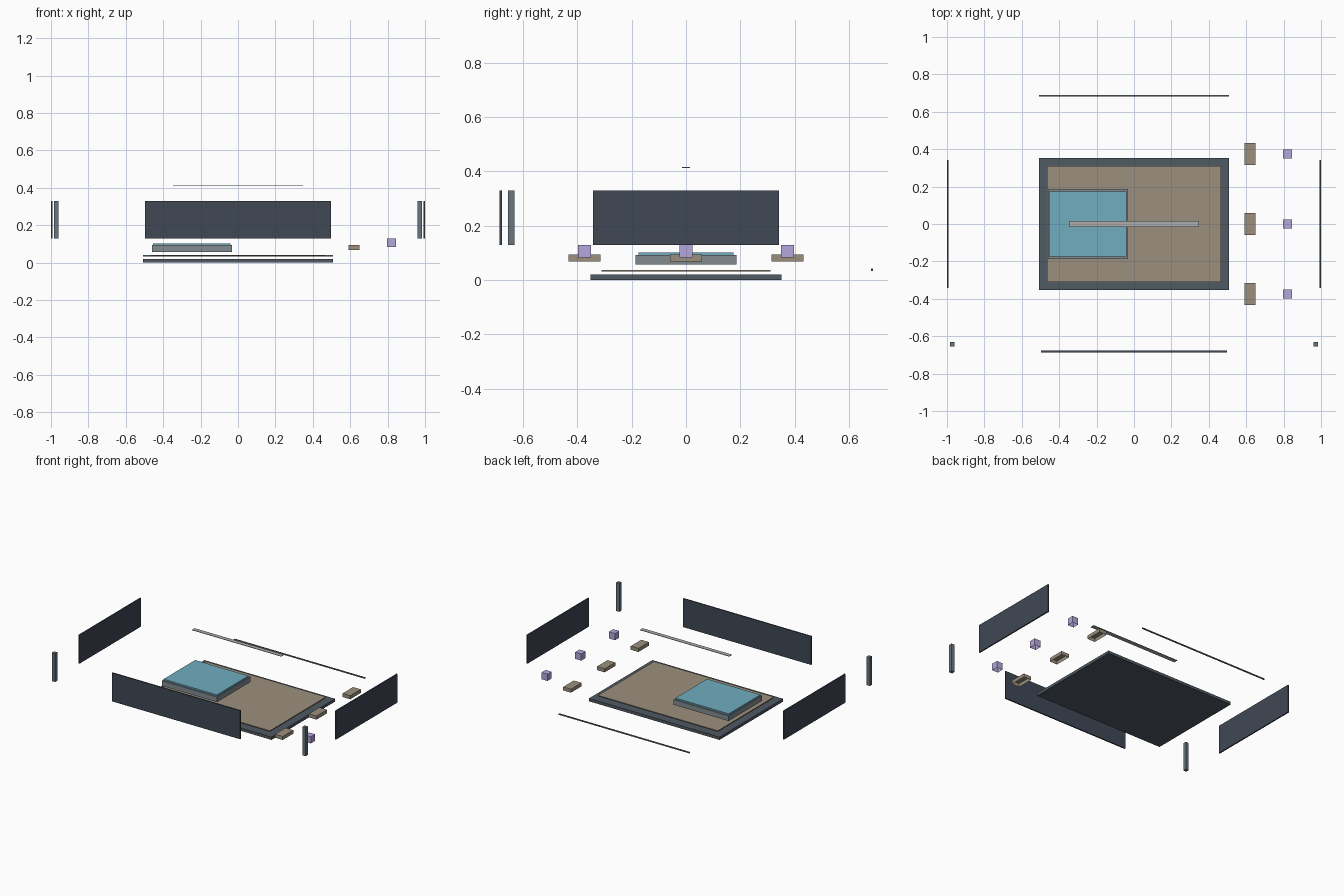
import bpy, bmesh
from mathutils import Vector

if "Cube" in bpy.data.objects:
    bpy.data.objects.remove(bpy.data.objects["Cube"])


def material(name, rgb):
    m = bpy.data.materials.new(name)
    m.diffuse_color = (*rgb, 1)
    m.use_nodes = True
    m.node_tree.nodes["Principled BSDF"].inputs["Base Color"].default_value = m.diffuse_color
    return m


DARK = material("dark_frame", (0.08, 0.10, 0.125))
PANEL = material("dark_panel", (0.05, 0.065, 0.09))
STEEL = material("post_steel", (0.14, 0.18, 0.21))
GREY = material("housing_grey", (0.22, 0.26, 0.28))
TAN = material("tan_board", (0.33, 0.28, 0.21))
CYAN = material("cyan_screen", (0.16, 0.42, 0.53))
LILAC = material("lilac_cap", (0.46, 0.39, 0.72))
LIGHT = material("light_strip", (0.42, 0.42, 0.42))


def box(name, center, size, mat, open_bottom=False):
    bm = bmesh.new()
    bmesh.ops.create_cube(bm, size=1)
    for v in bm.verts:
        v.co = Vector(a * b for a, b in zip(v.co, size))
    if open_bottom:
        down = [f for f in bm.faces if f.normal.z < -0.5]
        bmesh.ops.delete(bm, geom=down, context='FACES_ONLY')
    me = bpy.data.meshes.new(name)
    bm.to_mesh(me)
    bm.free()
    me.materials.append(mat)
    ob = bpy.data.objects.new(name, me)
    ob.location = center
    bpy.context.collection.objects.link(ob)
    return ob


# Base plate and the thin board floating above it
box("base_plate", (0, 0, 0.01), (1.014, 0.704, 0.02), DARK)
box("inner_board", (0, 0, 0.035), (0.93, 0.622, 0.005), TAN)

# Housing block with screen on top
box("screen_housing", (-0.247, 0, 0.075), (0.428, 0.372, 0.036), GREY)
box("screen", (-0.248, 0, 0.097), (0.414, 0.35, 0.01), CYAN)

# Exploded walls: front, sides, and a slim rail at the back
box("front_panel", (0, -0.682, 0.23), (0.993, 0.009, 0.2), PANEL)
box("back_rail", (0, 0.685, 0.038), (1.014, 0.007, 0.008), STEEL)
for side, sx in (("left", -1), ("right", 1)):
    box(side + "_panel", (sx * 0.9955, 0, 0.23), (0.009, 0.684, 0.2), PANEL)
    box(side + "_post", (sx * 0.972, -0.644, 0.23), (0.024, 0.024, 0.2), STEEL)

# Top strip
box("top_strip", (0, 0, 0.414), (0.693, 0.03, 0.003), LIGHT)

# Row of connector blocks and their caps, open underneath
for i, y in enumerate((-0.374, 0, 0.374)):
    box(f"connector_{i}", (0.62, y, 0.081), (0.06, 0.117, 0.025), TAN, True)
    box(f"cap_{i}", (0.82, y, 0.106), (0.047, 0.047, 0.047), LILAC, True)
